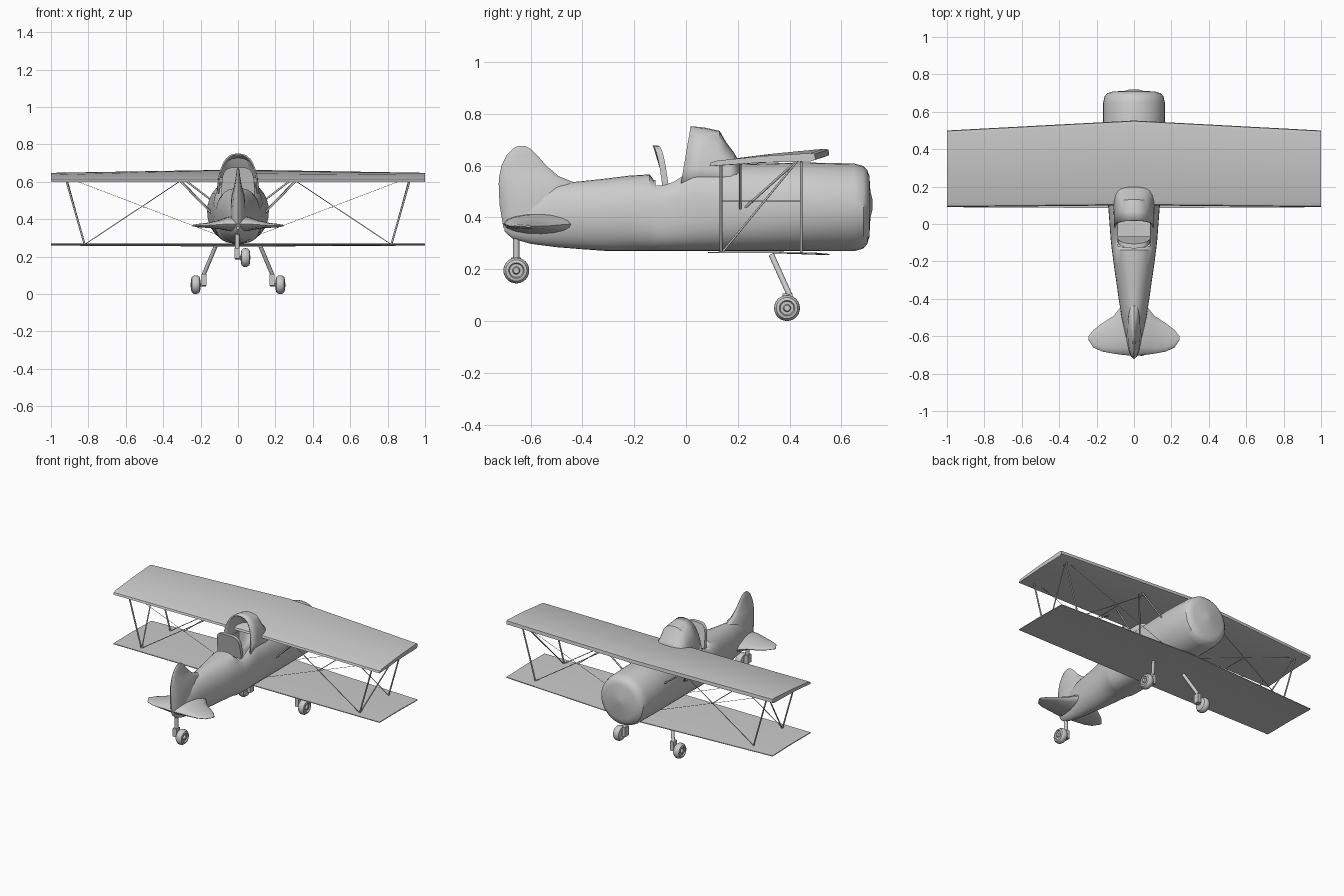
import bpy, bmesh, math
from mathutils import Vector

if "Cube" in bpy.data.objects:
    bpy.data.objects.remove(bpy.data.objects["Cube"])


def finish(name, bm, angle=35):
    bmesh.ops.recalc_face_normals(bm, faces=bm.faces)
    me = bpy.data.meshes.new(name)
    bm.to_mesh(me)
    bm.free()
    ob = bpy.data.objects.new(name, me)
    bpy.context.collection.objects.link(ob)
    bpy.ops.object.select_all(action='DESELECT')
    ob.select_set(True)
    bpy.context.view_layer.objects.active = ob
    bpy.ops.object.shade_smooth_by_angle(angle=math.radians(angle))
    return ob


def loft(name, rings, closed=True, angle=35):
    bm = bmesh.new()
    rows = [[bm.verts.new(p) for p in r] for r in rings]
    n = len(rows[0])
    for a, b in zip(rows, rows[1:]):
        for i in range(n if closed else n - 1):
            j = (i + 1) % n
            bm.faces.new((a[i], a[j], b[j], b[i]))
    if closed:
        bm.faces.new(rows[0])
        bm.faces.new(rows[-1])
    return finish(name, bm, angle)


def spow(v, e):
    return math.copysign(abs(v) ** e, v)


def oval(n=32, power=2.0, half=False):
    count = n // 2 + 1 if half else n
    return [(spow(math.cos(2 * math.pi * i / n), 2 / power),
             spow(math.sin(2 * math.pi * i / n), 2 / power)) for i in range(count)]


def rod(name, a, b, r, sides=8):
    a, b = Vector(a), Vector(b)
    q = (b - a).to_track_quat('Z', 'Y')
    circle = [q @ Vector((r * c, r * s, 0)) for c, s in oval(sides)]
    return loft(name, [[p + v for v in circle] for p in (a, b)], angle=50)


def box(name, lo, hi):
    x0, y0, z0 = lo
    x1, y1, z1 = hi
    return loft(name, [[(x0, y0, z), (x1, y0, z), (x1, y1, z), (x0, y1, z)] for z in (z0, z1)])


# fuselage and cowling: y, bottom, top, half width, squareness
stations = [
    (.72, .43, .47, .02, 2), (.712, .40, .50, .05, 2), (.708, .325, .56, .115, 2),
    (.70, .298, .582, .14, 2), (.685, .28, .598, .157, 2), (.65, .27, .608, .165, 2),
    (.45, .27, .612, .165, 2.1), (.2, .27, .605, .146, 2.4), (.03, .27, .60, .133, 2.7),
    (-.01, .27, .58, .13, 2.8), (-.05, .27, .555, .127, 2.8), (-.09, .27, .545, .124, 2.8),
    (-.125, .27, .545, .12, 2.7), (-.14, .27, .566, .118, 2.4), (-.22, .27, .561, .108, 2.2),
    (-.3, .27, .551, .096, 2.1), (-.4, .277, .54, .082, 2), (-.5, .285, .53, .066, 2),
    (-.6, .298, .48, .045, 2), (-.67, .318, .44, .026, 2), (-.70, .345, .41, .012, 2)]
body = loft("fuselage", [[(w * c, y, (b + t) / 2 + (t - b) / 2 * s) for c, s in oval(32, p)]
                         for y, b, t, w, p in stations])

# cockpit opening
cutter = box("cockpit_cutter", (-.085, -.118, .42), (.085, .13, .8))
cutter.hide_render = True
cutter.hide_viewport = True
cut = body.modifiers.new("cockpit", 'BOOLEAN')
cut.object = cutter
cut.operation = 'DIFFERENCE'
cut.solver = 'EXACT'

# canopy hood: y at base, y at top, top height, half width
hood = loft("canopy_hood", [
    [(w * c, yb + (yt - yb) * s, .53 + (zt - .53) * s) for c, s in oval(32, 2.5, True)]
    for yb, yt, zt, w in [(-.02, .018, .752, .108), (.05, .07, .747, .109), (.11, .13, .734, .112),
                          (.13, .155, .69, .113), (.16, .185, .65, .113), (.19, .215, .60, .112)]],
    closed=False)
shell = hood.modifiers.new("thickness", 'SOLIDIFY')
shell.thickness = .008
shell.offset = -1

# seat back: slightly curved tilted panel
seat_rings = []
for side in (-1, 1):
    seat_rings.append([(.088 * c, -.097 - .022 * s + side * .012 + .018 * c * c,
                        .52 + .157 * s) for c, s in oval(32, 4, True)])
loft("seat_back", seat_rings)

# tail fin: z, front y, back y, half thickness
loft("tail_fin", [[(t * s, (f + b) / 2 + (f - b) / 2 * c, z) for c, s in oval(16)]
                  for z, f, b, t in [
    (.36, -.46, -.705, .04), (.45, -.42, -.72, .042), (.53, -.42, -.723, .034),
    (.558, -.49, -.721, .025), (.60, -.54, -.712, .016), (.64, -.575, -.692, .01),
    (.665, -.60, -.668, .007), (.675, -.62, -.65, .003)]])

# tailplane: x, front y, back y, z, half thickness
tail = [(0, -.38, -.705, .375, .045), (.06, -.43, -.70, .375, .036), (.11, -.492, -.693, .371, .022),
        (.17, -.53, -.682, .367, .013), (.215, -.565, -.662, .366, .009), (.243, -.60, -.62, .366, .004)]
tail = [(-x, *r) for x, *r in reversed(tail[1:])] + tail
loft("tailplane", [[(x, (f + b) / 2 + (f - b) / 2 * c, z + t * s) for c, s in oval(16)]
                   for x, f, b, z, t in tail])


# wings: straight tapered sections at tips and centre
def upper(x, te, le, top):
    return [(x, te, .598), (x, te + .005, .611), (x, te + .03, .619),
            (x, (te + le) / 2, (.619 + top) / 2 + .003), (x, le - .02, top), (x, le - .003, top - .003),
            (x, le, top - .025), (x, le - .02, top - .032), (x, (te + le) / 2, .612)]


def lower(x, te, le, drop):
    return [(x, te, .262), (x, te, .267), (x, (te + le) / 2, .269),
            (x, le, .264 - drop), (x, le, .259 - drop), (x, (te + le) / 2, .263)]


loft("upper_wing", [upper(-1, .09, .50, .648), upper(0, .10, .553, .665), upper(1, .09, .50, .648)])
loft("lower_wing", [lower(-1, .09, .50, 0), lower(0, .085, .553, .005), lower(1, .09, .50, 0)])

# wheel with recessed hub, axle along x
tyre = [(-.026, .01), (-.024, .03), (-.021, .041), (-.010, .049), (0, .05), (.010, .049),
        (.021, .041), (.024, .03), (.016, .026), (.016, .015), (.027, .011)]


def wheel(name, x, y, z, side):
    loft(name, [[(x + side * o, y + r * c, z + r * s) for c, s in oval(24)] for o, r in tyre])


for side, tag in ((-1, "left"), (1, "right")):
    # struts and rigging at the front and rear spars
    for y, row in ((.135, "rear"), (.445, "front")):
        rod(f"{tag}_{row}_strut", (side * .92, y, .615), (side * .82, y, .265), .005)
        rod(f"{tag}_{row}_lift_wire", (side * .82, y, .265), (side * .30, y, .61), .0025, 6)
        rod(f"{tag}_{row}_landing_wire", (side * .88, y, .61), (side * .12, y, .32), .0012, 6)
    rod(f"{tag}_diagonal_strut", (side * .82, .14, .265), (side * .92, .44, .63), .004)
    rod(f"{tag}_wire_spacer", (side * .503, .135, .463), (side * .503, .445, .463), .0025, 6)
    # cabane struts
    rod(f"{tag}_rear_cabane", (side * .13, .21, .42), (side * .32, .21, .615), .005)
    rod(f"{tag}_diagonal_cabane", (side * .14, .225, .435), (side * .32, .43, .62), .005)
    rod(f"{tag}_front_cabane", (side * .14, .445, .50), (side * .31, .445, .63), .005)
    # main landing gear
    rod(f"{tag}_gear_leg", (side * .12, .33, .255), (side * .185, .40, .10), .011, 12)
    xs = sorted((side * .168, side * .194))
    box(f"{tag}_gear_bracket", (xs[0], .372, .045), (xs[1], .412, .107))
    rod(f"{tag}_axle", (side * .17, .39, .05), (side * .23, .39, .05), .009, 12)
    wheel(f"{tag}_wheel", side * .226, .39, .05, side)

# tail wheel
rod("tail_wheel_leg", (-.003, -.655, .23), (-.003, -.655, .33), .012, 12)
box("tail_wheel_bracket", (-.018, -.675, .19), (.009, -.637, .245))
rod("tail_axle", (-.015, -.655, .195), (.045, -.655, .195), .009, 12)
wheel("tail_wheel", .04, -.655, .195, 1)
